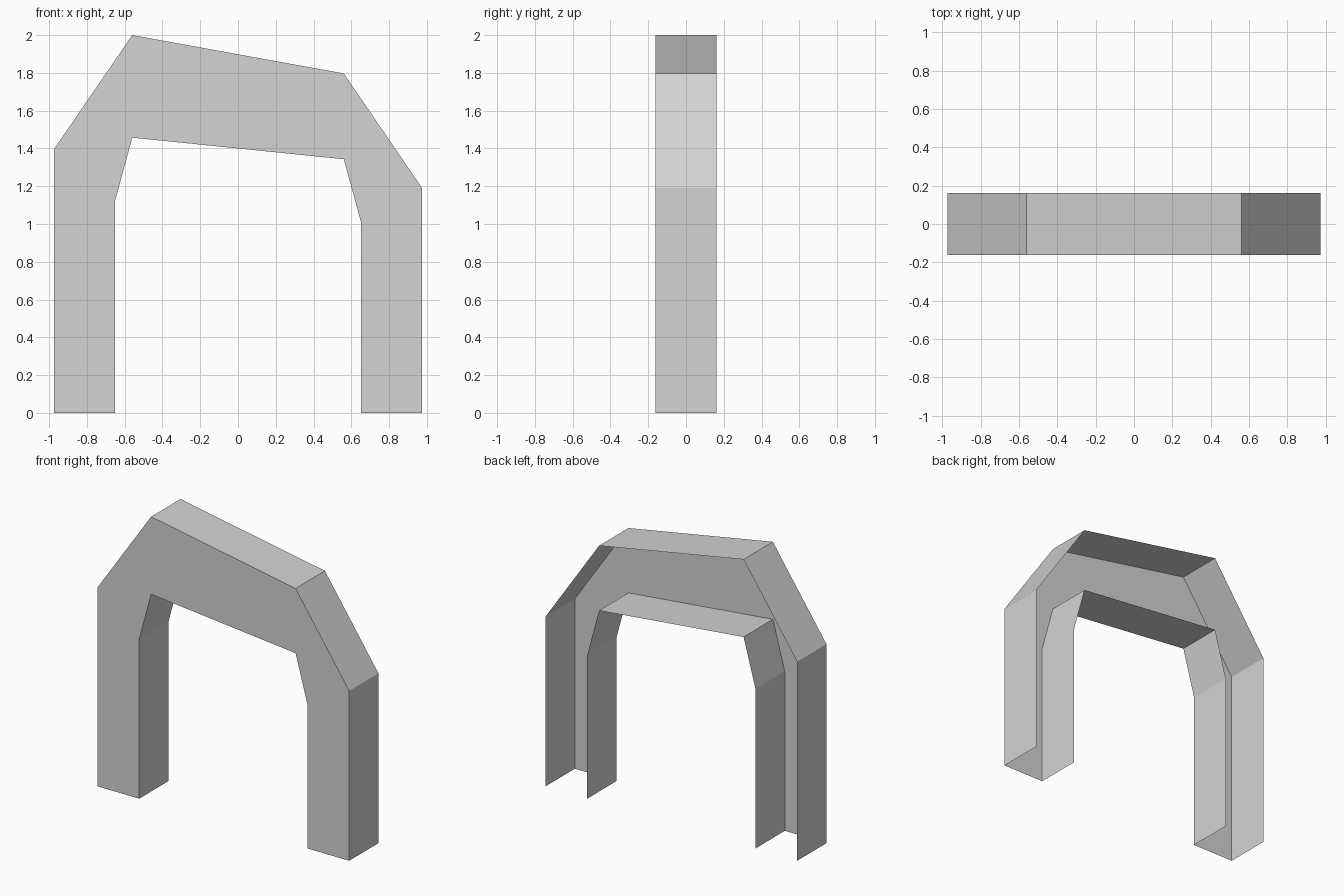
import bpy
import bmesh

cube = bpy.data.objects.get("Cube")
if cube:
    bpy.data.objects.remove(cube, do_unlink=True)

# Plain grey finish
grey = bpy.data.materials.new("light_grey")
grey.use_nodes = True
grey.diffuse_color = (0.655, 0.655, 0.655, 1)
grey.node_tree.nodes["Principled BSDF"].inputs["Base Color"].default_value = grey.diffuse_color

HALF_DEPTH = 0.162
# Outer edge from left foot over the top, then inner edge back again (x, z)
outer = [(-0.975, 0), (-0.975, 1.395), (-0.56, 2), (0.56, 1.797), (0.975, 1.19), (0.975, 0)]
inner = [(0.652, 0), (0.652, 1.007), (0.56, 1.343), (-0.56, 1.457), (-0.652, 1.118), (-0.652, 0)]
profile = outer + inner

bm = bmesh.new()
front = [bm.verts.new((x, -HALF_DEPTH, z)) for x, z in profile]
back = [bm.verts.new((x, HALF_DEPTH, z)) for x, z in profile]

# Front panel; the back stays open
bm.faces.new(front[::-1])

# Outer and inner walls, leaving the undersides of the feet open
count = len(profile)
for i in range(count):
    j = (i + 1) % count
    if profile[i][1] == 0 and profile[j][1] == 0:
        continue
    bm.faces.new((front[i], front[j], back[j], back[i]))

mesh = bpy.data.meshes.new("arch_shell")
bm.to_mesh(mesh)
bm.free()
mesh.materials.append(grey)
arch = bpy.data.objects.new("arch_shell", mesh)
bpy.context.collection.objects.link(arch)
